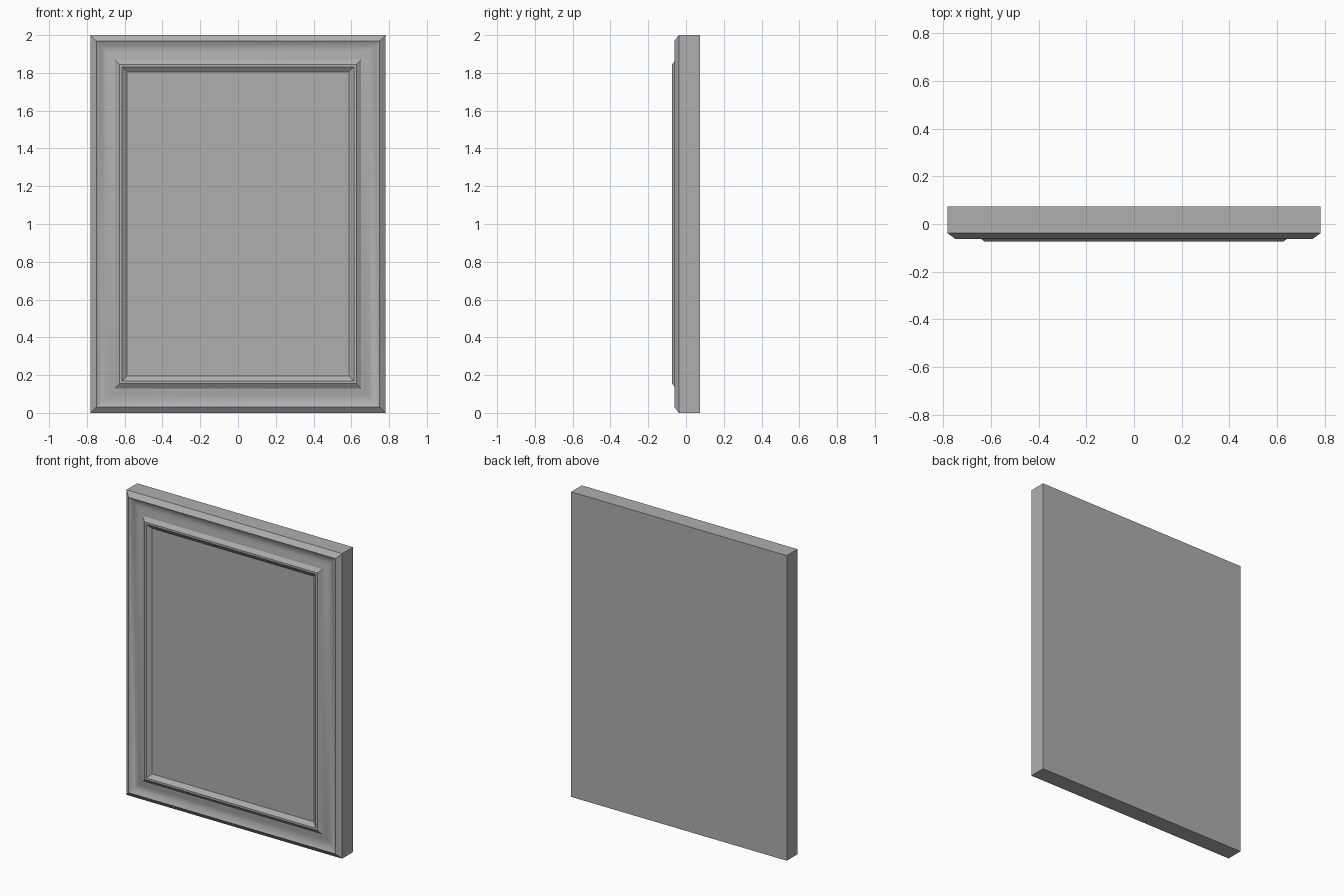
import bpy, bmesh

if "Cube" in bpy.data.objects:
    bpy.data.objects.remove(bpy.data.objects["Cube"])

W, H = 0.782, 2.0   # half width, height
BACK = 0.073

# moulding cross-section: (distance in from the outer edge, y)
PROFILE = [
    (0.0, BACK), (0.0, -0.038),                      # outer side
    (0.032, -0.062),                                 # outer bevel
    (0.062, -0.046), (0.075, -0.044), (0.09, -0.046),  # cove
    (0.11, -0.052), (0.13, -0.055),
    (0.155, -0.073), (0.168, -0.073),                # raised bead
    (0.195, -0.053),                                 # inner slope
]


def ring(bm, d, y):
    corners = [(-W + d, d), (W - d, d), (W - d, H - d), (-W + d, H - d)]
    return [bm.verts.new((x, y, z)) for x, z in corners]


# mitred frame with the recessed panel and closed back
bm = bmesh.new()
rings = [ring(bm, d, y) for d, y in PROFILE]
for a, b in zip(rings, rings[1:]):
    for i in range(4):
        j = (i + 1) % 4
        bm.faces.new((a[i], a[j], b[j], b[i]))
bm.faces.new(rings[0])
bm.faces.new(rings[-1])
bmesh.ops.recalc_face_normals(bm, faces=bm.faces[:])
mesh = bpy.data.meshes.new("framed_panel")
bm.to_mesh(mesh)
bm.free()
frame = bpy.data.objects.new("framed_panel", mesh)
bpy.context.collection.objects.link(frame)

# dark grey finish
grey = bpy.data.materials.new("dark_grey")
grey.diffuse_color = (0.43, 0.43, 0.43, 1)
grey.use_nodes = True
grey.node_tree.nodes["Principled BSDF"].inputs["Base Color"].default_value = grey.diffuse_color
mesh.materials.append(grey)

# smooth cove, crisp bevels
bpy.context.view_layer.objects.active = frame
frame.select_set(True)
bpy.ops.object.shade_smooth_by_angle(angle=0.4)
